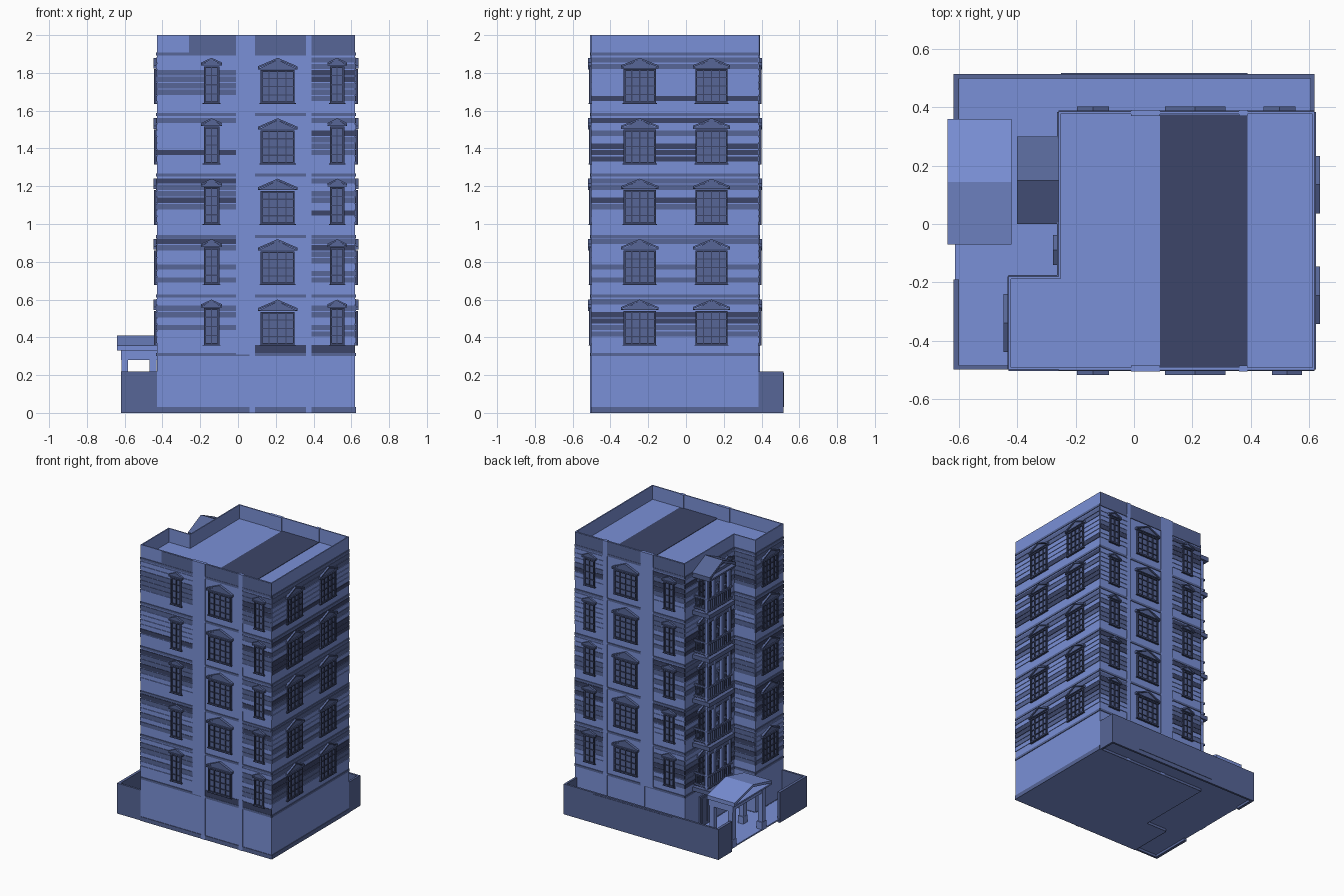
import bpy, bmesh, math, random
from mathutils import Matrix, Vector

if "Cube" in bpy.data.objects:
    bpy.data.objects.remove(bpy.data.objects["Cube"])

random.seed(7)
FLOORS = [0.36 + 0.32 * k for k in range(5)]


def tone(name, rgb):
    m = bpy.data.materials.new(name)
    m.diffuse_color = (*rgb, 1)
    m.use_nodes = True
    m.node_tree.nodes["Principled BSDF"].inputs["Base Color"].default_value = m.diffuse_color
    return m


BLUE = tone("slate_blue", (0.195, 0.28, 0.68))
MID = tone("slate_blue_mid", (0.095, 0.133, 0.31))
DARK = tone("slate_blue_dark", (0.045, 0.06, 0.14))


def wall(x, y, deg):
    """Wall frame: local u along the wall, d outward, z up."""
    return Matrix.Translation((x, y, 0)) @ Matrix.Rotation(math.radians(deg), 4, 'Z')


def prism(bm, M, pts, d0, d1):
    """Extrude a (u, z) outline from depth d0 to d1 outward."""
    a = [bm.verts.new(M @ Vector((u, -d0, z))) for u, z in pts]
    b = [bm.verts.new(M @ Vector((u, -d1, z))) for u, z in pts]
    bm.faces.new(a[::-1])
    bm.faces.new(b)
    n = len(pts)
    for i in range(n):
        j = (i + 1) % n
        bm.faces.new((a[i], a[j], b[j], b[i]))


def box(bm, M, u0, u1, d0, d1, z0, z1):
    prism(bm, M, [(u0, z0), (u1, z0), (u1, z1), (u0, z1)], d0, d1)


def finish(bm, name, mat=BLUE):
    bmesh.ops.recalc_face_normals(bm, faces=bm.faces)
    me = bpy.data.meshes.new(name)
    bm.to_mesh(me)
    bm.free()
    me.materials.append(mat)
    ob = bpy.data.objects.new(name, me)
    bpy.context.collection.objects.link(ob)


def gable(bm, M, c, half, z0, z1, d0, d1, t):
    """Solid triangle with projecting raking bars and base moulding."""
    prism(bm, M, [(c - half * .9, z0), (c + half * .9, z0), (c, z1 - t)], d0, d1 * .6 + d0 * .4)
    for s in (-1, 1):
        prism(bm, M, [(c + s * half, z0), (c + s * half, z0 + t), (c, z1), (c, z1 - t)], d0, d1)
    box(bm, M, c - half, c + half, d0, d1, z0 - t * .6, z0)


FRONT, RIGHT, BACK = wall(0, -0.5, 0), wall(0.62, 0, 90), wall(0, 0.385, 180)
WING, NOTCH, RETURN = wall(-0.43, 0, 270), wall(-0.26, 0, 270), wall(0, -0.18, 180)
WORLD = Matrix.Rotation(0, 4, 'Z')

# Tower body with sunken roof behind a thin parapet
bm = bmesh.new()
foot = [(-.43, -.5), (.62, -.5), (.62, .385), (-.26, .385), (-.26, -.18), (-.43, -.18)]
base = bm.faces.new([bm.verts.new((x, y, 0)) for x, y in foot])
ret = bmesh.ops.extrude_face_region(bm, geom=[base], use_keep_orig=True)
for v in [g for g in ret['geom'] if isinstance(g, bmesh.types.BMVert)]:
    v.co.z = 2.0
bmesh.ops.recalc_face_normals(bm, faces=bm.faces)
top = [f for f in bm.faces if f.calc_center_median().z > 1.99]
bmesh.ops.inset_region(bm, faces=top, thickness=0.008, use_even_offset=True)
ret = bmesh.ops.extrude_face_region(bm, geom=top)
for v in [g for g in ret['geom'] if isinstance(g, bmesh.types.BMVert)]:
    v.co.z = 1.90
bmesh.ops.delete(bm, geom=[f for f in top if f.is_valid], context='FACES_ONLY')
finish(bm, "tower_body")

# Dark roof strip, parapet panels and band above the ground floor
bm = bmesh.new()
box(bm, WORLD, .09, .39, -.376, .491, 1.895, 1.903)
finish(bm, "roof_strip", DARK)
bm = bmesh.new()
for M, s in ((FRONT, 1), (BACK, -1)):
    for x0, x1 in ((-.26, -.01), (.09, .36), (.39, .62)):
        u0, u1 = sorted((s * x0, s * x1))
        box(bm, M, u0, u1, -.002, .003, 1.9, 1.998)
finish(bm, "parapet_panels", MID)
bm = bmesh.new()
box(bm, FRONT, .09, .62, -.002, .003, .318, .36)
finish(bm, "ground_floor_band", DARK)

# Horizontal cladding boards on the upper floors, in three tones
clad = [(FRONT, -.43, -.01), (FRONT, .39, .62), (RIGHT, -.5, .385), (BACK, -.62, -.39),
        (BACK, .01, .26), (WING, .18, .5), (NOTCH, -.385, .18), (RETURN, .26, .43)]
tones = [bmesh.new() for _ in range(3)]
for M, u0, u1 in clad:
    for z in FLOORS:
        for i in range(7):
            zb = z + 0.01 + i * 0.034
            bm = random.choices(tones, (4, 5, 2))[0]
            box(bm, M, u0, u1, -.002, .004, zb, zb + 0.028)
for bm, name, mat in zip(tones, ("light", "mid", "dark"), (BLUE, MID, DARK)):
    finish(bm, "cladding_boards_" + name, mat)

# Belt courses between floors and low plinth
bm = bmesh.new()
for M, u0, u1 in [(FRONT, -.43, .62), (RIGHT, -.5, .385), (BACK, -.62, .26),
                  (WING, .18, .5), (NOTCH, -.385, .18), (RETURN, .26, .43)]:
    for z in [0.31, 0.62, 0.935, 1.26, 1.58, 1.90]:
        box(bm, M, u0, u1, -.002, .005, z - 0.008, z + 0.008)
    box(bm, M, u0, u1, -.002, .004, 0, 0.03)
finish(bm, "belt_courses", MID)

# Vertical pilasters, mirrored front to back
bm = bmesh.new()
for M, s in ((FRONT, 1), (BACK, -1)):
    for x0, x1, z0, z1 in ((.36, .39, 0, 2), (-.01, .09, .31, 2), (.06, .09, 0, .31)):
        u0, u1 = sorted((s * x0, s * x1))
        box(bm, M, u0, u1, -.015, .007, z0, z1)
finish(bm, "pilasters")


# Windows: frame, glazing bars, pane, sill and pediment
def window(panes, frames, peds, M, c, w, cols, z, h, rows=4):
    a, b, t = c - w / 2, c + w / 2, 0.009
    box(panes, M, a, b, -.002, .005, z, z + h)
    for u0, u1 in ((a, a + t), (b - t, b)):
        box(frames, M, u0, u1, 0, .014, z, z + h)
    for z0, z1 in ((z, z + t), (z + h - t, z + h)):
        box(frames, M, a, b, 0, .014, z0, z1)
    for i in range(1, cols):
        u = a + w * i / cols
        box(frames, M, u - .003, u + .003, 0, .012, z, z + h)
    for i in range(1, rows):
        v = z + h * i / rows
        box(frames, M, a, b, 0, .011, v - .003, v + .003)
    box(frames, M, a - .006, b + .006, 0, .015, z - .004, z)
    gable(peds, M, c, w / 2 + .014, z + h + .01, z + .24, 0, .018, .01)


spots = [(FRONT, -.14, .082, 2, .195), (FRONT, .21, .18, 4, .175), (FRONT, .525, .075, 2, .195),
         (RIGHT, -.245, .17, 4, .18), (RIGHT, .135, .17, 4, .18),
         (BACK, .14, .082, 2, .195), (BACK, -.21, .18, 4, .175), (BACK, -.50, .082, 2, .195),
         (WING, .34, .17, 4, .18), (NOTCH, .09, .075, 2, .195), (NOTCH, -.15, .17, 4, .18)]
panes, frames, peds = bmesh.new(), bmesh.new(), bmesh.new()
for M, c, w, cols, h in spots:
    for z in FLOORS:
        window(panes, frames, peds, M, c, w, cols, z, h)
finish(panes, "window_panes", MID)
finish(frames, "window_frames", DARK)
finish(peds, "window_pediments", MID)

# Balcony stack in the notch: slabs, railings and headers
bm = bmesh.new()
L, R, D = -.285, -.015, .125
for z in FLOORS:
    box(bm, NOTCH, L - .01, R + .01, 0, D + .012, z - .04, z - .01)
    for zr in (z + .005, z + .085):
        box(bm, NOTCH, L, R, D - .01, D, zr, zr + .012)
        for u in (L, R - .01):
            box(bm, NOTCH, u, u + .01, 0, D, zr, zr + .012)
    for i in range(1, 12):
        u = L + (R - L) * i / 12
        box(bm, NOTCH, u - .004, u + .004, D - .008, D - .002, z, z + .09)
    for i in range(1, 6):
        for u in (L + .001, R - .009):
            box(bm, NOTCH, u, u + .008, D * i / 6 - .004, D * i / 6 + .004, z, z + .09)
    box(bm, NOTCH, L, R, D - .035, D - .015, z + .235, z + .265)
finish(bm, "balconies", MID)

# Balcony posts, set back from the railing, and small gable roof
bm = bmesh.new()
for u in (L, (L + R) / 2 - .055, (L + R) / 2 + .035, R - .02):
    box(bm, NOTCH, u, u + .02, D - .035, D - .015, .32, 1.88)
finish(bm, "balcony_posts")
bm = bmesh.new()
gable(bm, NOTCH, -.15, .15, 1.885, 1.975, 0, .142, .02)
finish(bm, "balcony_roof", MID)

# Entrance porch with gable roof on four posts
bm = bmesh.new()
PORCH = wall(-.42, 0, 270)
gable(bm, PORCH, -.145, .215, .34, .41, 0, .22, .018)
finish(bm, "porch_roof")
bm = bmesh.new()
for u in (-.33, .01):
    box(bm, PORCH, u - .02, u + .02, .005, .20, .28, .335)
    for d in (.03, .18):
        box(bm, PORCH, u - .018, u + .018, d - .018, d + .018, .02, .29)
        box(bm, PORCH, u - .025, u + .025, d - .024, d + .02, .02, .08)
box(bm, PORCH, -.33, .01, .165, .195, .29, .335)
finish(bm, "porch_posts")

# Entrance door in the notch wall
bm = bmesh.new()
box(bm, NOTCH, -.22, -.08, 0, .010, .03, .25)
for u in (-.205, -.147):
    box(bm, NOTCH, u, u + .052, .008, .015, .05, .235)
finish(bm, "entrance_door", MID)

# Terrace floor strips at the left and back
bm = bmesh.new()
box(bm, WORLD, -.615, -.26, -.51, .495, .018, .028)
box(bm, WORLD, -.26, .615, -.51, -.385, .018, .028)
finish(bm, "terrace_floor")

# Low boundary wall with a gap at the porch
bm = bmesh.new()
for x0, x1, y0, y1 in ((-.62, -.43, -.5, -.485), (-.62, -.60, -.485, -.19), (-.62, -.60, .36, .5),
                       (-.62, .62, .5, .515), (.605, .62, .385, .5)):
    box(bm, WORLD, x0, x1, -y1, -y0, 0, .22)
box(bm, WORLD, -.25, .39, -.518, -.514, .03, .21)
finish(bm, "boundary_wall", MID)
